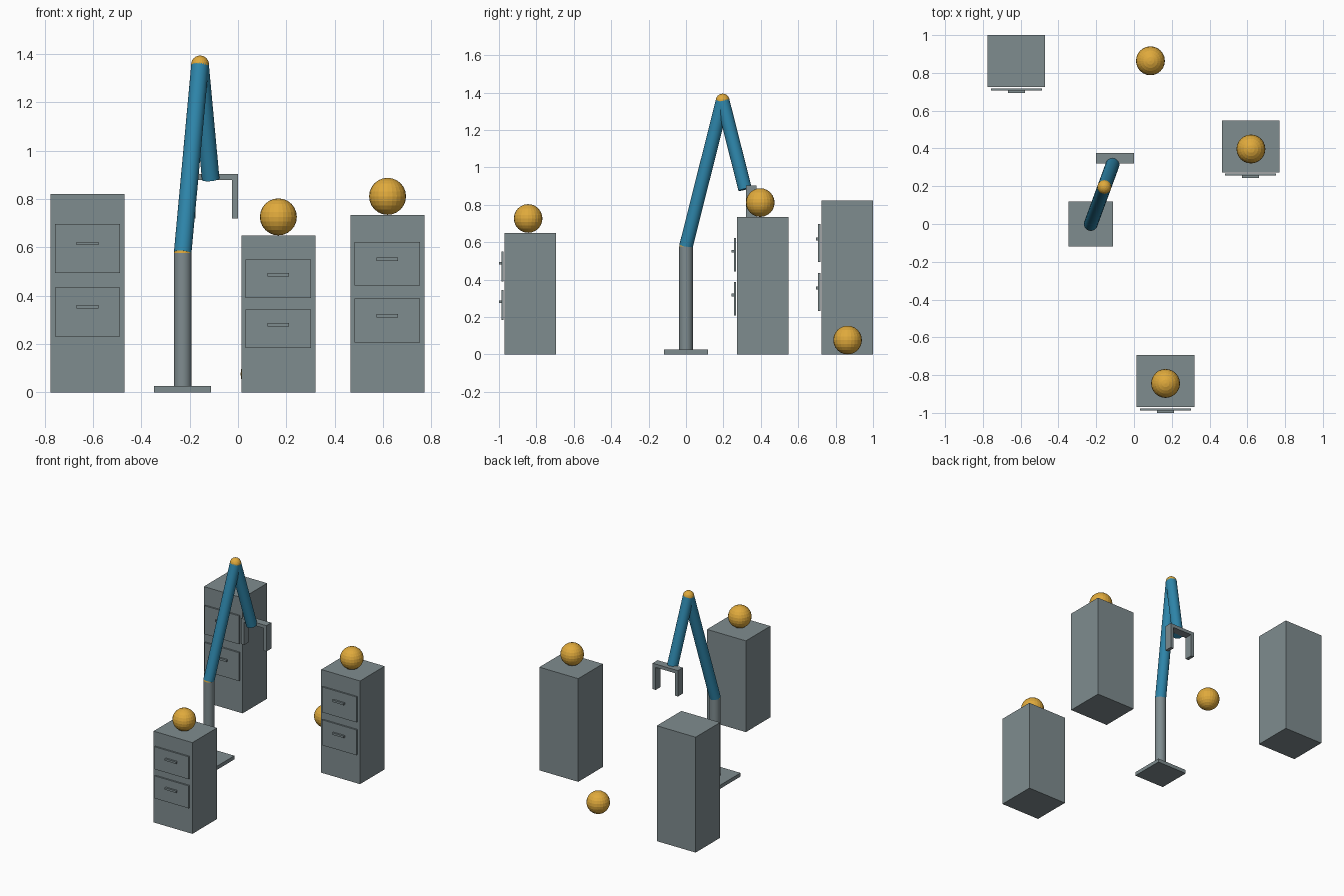
import bpy
from mathutils import Vector

if "Cube" in bpy.data.objects:
    bpy.data.objects.remove(bpy.data.objects["Cube"])


def material(name, r, g, b):
    lin = [((c / 255 + 0.055) / 1.055) ** 2.4 for c in (r, g, b)]
    m = bpy.data.materials.new(name)
    m.diffuse_color = (*lin, 1)
    m.use_nodes = True
    m.node_tree.nodes["Principled BSDF"].inputs["Base Color"].default_value = m.diffuse_color
    return m


GREY = material("slate grey", 127, 140, 143)
BLUE = material("steel blue", 46, 134, 171)
GOLD = material("golden yellow", 224, 170, 60)


def finish(name, mat):
    ob = bpy.context.object
    ob.name = name
    ob.data.materials.append(mat)
    return ob


def box(name, lo, hi, mat=GREY):
    lo, hi = Vector(lo), Vector(hi)
    bpy.ops.mesh.primitive_cube_add(size=1, location=(lo + hi) / 2)
    ob = finish(name, mat)
    ob.data.transform(ob.matrix_world.to_3x3().to_4x4())
    for v in ob.data.vertices:
        v.co *= hi - lo
    return ob


def ball(name, centre, r):
    bpy.ops.mesh.primitive_uv_sphere_add(segments=24, ring_count=12, radius=r, location=centre)
    return finish(name, GOLD)


def rod(name, a, b, r, mat):
    a, b = Vector(a), Vector(b)
    bpy.ops.mesh.primitive_cylinder_add(vertices=24, radius=r, depth=(b - a).length,
                                        location=(a + b) / 2)
    ob = finish(name, mat)
    ob.rotation_euler = (b - a).to_track_quat('Z', 'Y').to_euler()
    bpy.ops.object.shade_smooth_by_angle()
    return ob


# Cabinets, each with two drawer fronts and handles
def cabinet(name, x, y, h):
    front = y - 0.138
    box(name + "_body", (x - 0.153, front, 0), (x + 0.153, y + 0.138, h))
    for tag, mid, grip in (("lower", 0.405, 0.432), ("upper", 0.724, 0.75)):
        box(f"{name}_{tag}_drawer", (x - 0.135, front - 0.017, (mid - 0.123) * h),
            (x + 0.135, front - 0.006, (mid + 0.123) * h))
        box(f"{name}_{tag}_handle", (x - 0.045, front - 0.03, grip * h - 0.007),
            (x + 0.045, front - 0.015, grip * h + 0.007))


cabinet("tall_cabinet", -0.623, 0.862, 0.822)
cabinet("middle_cabinet", 0.618, 0.411, 0.735)
cabinet("short_cabinet", 0.167, -0.832, 0.65)

# Balls on two cabinets and on the floor
R = 0.0765
ball("middle_cabinet_ball", (0.619, 0.397, 0.735 + R), R)
ball("short_cabinet_ball", (0.167, -0.844, 0.65 + R), R)
ball("floor_ball", (0.087, 0.864, R), R)

# Robot arm: base, column, two links and their joints
shoulder = (-0.229, 0, 0.578)
elbow = (-0.157, 0.196, 1.357)
wrist = (-0.113, 0.316, 0.883)
box("arm_base", (-0.347, -0.118, 0), (-0.111, 0.118, 0.026))
rod("column", (-0.229, 0, 0.026), shoulder, 0.0365, GREY)
ball("shoulder_joint", shoulder, 0.036)
rod("upper_arm", shoulder, elbow, 0.0365, BLUE)
ball("elbow_joint", elbow, 0.037)
rod("forearm", elbow, wrist, 0.0365, BLUE)

# Gripper: palm and two fingers
box("gripper_palm", (-0.2, 0.321, 0.88), (-0.001, 0.377, 0.904))
for side, x in (("left", -0.2), ("right", -0.025)):
    box(f"{side}_finger", (x, 0.321, 0.72), (x + 0.024, 0.377, 0.88))
